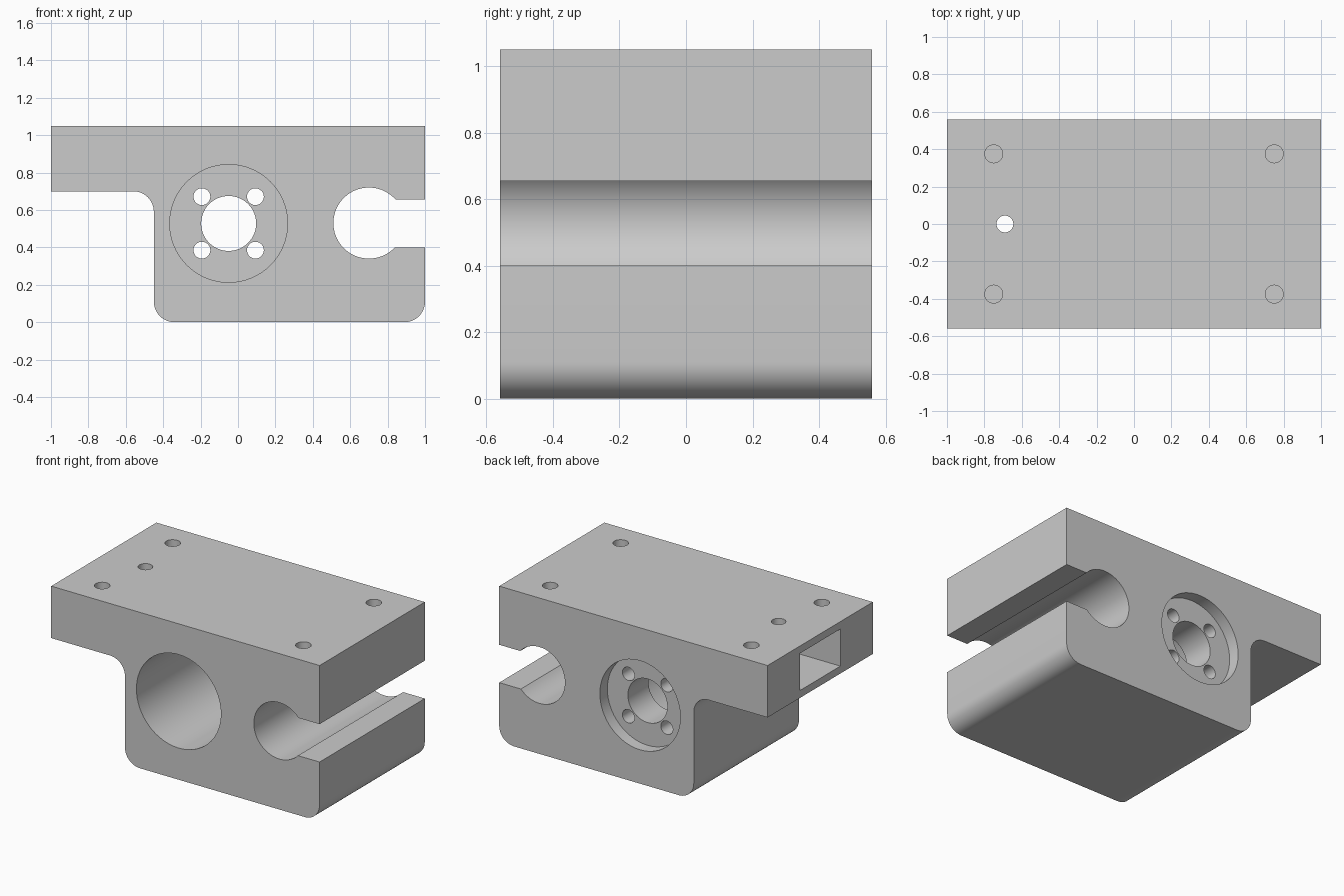
import bpy, bmesh
from math import pi, cos, sin, asin

cube = bpy.data.objects.get("Cube")
if cube:
    bpy.data.objects.remove(cube, do_unlink=True)

grey = bpy.data.materials.new("plain grey")
grey.use_nodes = True
grey.diffuse_color = (0.6, 0.6, 0.6, 1)
grey.node_tree.nodes["Principled BSDF"].inputs["Base Color"].default_value = (0.6, 0.6, 0.6, 1)

DEPTH, HEIGHT = 0.56, 1.05          # half depth and full height
BORE = (-0.05, 0.528)               # bore axis in x, z
RAIL = (0.7, 0.53)                  # slotted rail hole axis in x, z


def arc(cx, cz, r, start, end, steps=12):
    return [(cx + r * cos(start + (end - start) * i / steps),
             cz + r * sin(start + (end - start) * i / steps)) for i in range(steps + 1)]


def link(name, bm):
    bmesh.ops.recalc_face_normals(bm, faces=bm.faces)
    mesh = bpy.data.meshes.new(name)
    bm.to_mesh(mesh)
    bm.free()
    mesh.materials.append(grey)
    obj = bpy.data.objects.new(name, mesh)
    bpy.context.collection.objects.link(obj)
    return obj


def prism(name, outline, y0, y1):
    """Extrude an x-z outline along y."""
    bm = bmesh.new()
    face = bm.faces.new([bm.verts.new((x, y0, z)) for x, z in outline])
    new = bmesh.ops.extrude_face_region(bm, geom=[face])["geom"]
    bmesh.ops.translate(bm, vec=(0, y1 - y0, 0),
                        verts=[v for v in new if isinstance(v, bmesh.types.BMVert)])
    return link(name, bm)


def cylinder_y(name, x, z, r, y0, y1, steps=64):
    return prism(name, arc(x, z, r, 0, 2 * pi, steps)[:-1], y0, y1)


def cylinder_z(name, x, y, r, z0, z1):
    bm = bmesh.new()
    bmesh.ops.create_cone(bm, cap_ends=True, segments=32, radius1=r, radius2=r, depth=z1 - z0)
    bmesh.ops.translate(bm, vec=(x, y, (z0 + z1) / 2), verts=bm.verts)
    return link(name, bm)


# Block: flange at the top, rounded lower body, open rail hole on the +x side
low, high, r = 0.40, 0.655, 0.19
up, down = asin((high - RAIL[1]) / r), asin((low - RAIL[1]) / r)
outline = [(-1, HEIGHT), (-1, 0.7)]
outline += arc(-0.56, 0.59, 0.11, pi / 2, 0)
outline += arc(-0.34, 0.11, 0.11, pi, 1.5 * pi)
outline += arc(0.89, 0.11, 0.11, 1.5 * pi, 2 * pi)
outline += [(1, low)]
outline += arc(*RAIL, r, 2 * pi + down, up, 48)
outline += [(1, high), (1, HEIGHT)]
block = prism("bearing_block", outline, -DEPTH, DEPTH)

# Front bore, shallow back recess and the shaft hole through the wall between
cutters = [
    cylinder_y("front_bore", *BORE, 0.315, -0.7, 0.26),
    cylinder_y("back_recess", *BORE, 0.30, 0.48, 0.7),
    cylinder_y("shaft_hole", *BORE, 0.147, 0.1, 0.6),
]

# Four screw holes around the shaft, four blind holes in the top
for sx in (-1, 1):
    for s in (-1, 1):
        cutters.append(cylinder_y("screw_hole", BORE[0] + sx * 0.143, BORE[1] + s * 0.143,
                                  0.045, 0.1, 0.6, 32))
        cutters.append(cylinder_z("top_hole", sx * 0.75, s * 0.375, 0.048, 0.8, 1.2))

# Pocket in the flange end, with a pin hole passing through it
cutters.append(prism("end_pocket", [(-1.2, 0.75), (-0.5, 0.75), (-0.5, 1), (-1.2, 1)], -0.215, 0.215))
cutters.append(cylinder_z("pin_hole", -0.69, 0, 0.045, 0.5, 1.2))

bpy.ops.object.select_all(action="DESELECT")
bpy.context.view_layer.objects.active = block
block.select_set(True)
for cutter in cutters:
    cutter.hide_render = True
    mod = block.modifiers.new(cutter.name, "BOOLEAN")
    mod.operation, mod.solver, mod.object = "DIFFERENCE", "EXACT", cutter
    bpy.ops.object.modifier_apply(modifier=mod.name)
    bpy.data.objects.remove(cutter, do_unlink=True)

bpy.ops.object.shade_smooth_by_angle(angle=pi / 6)
